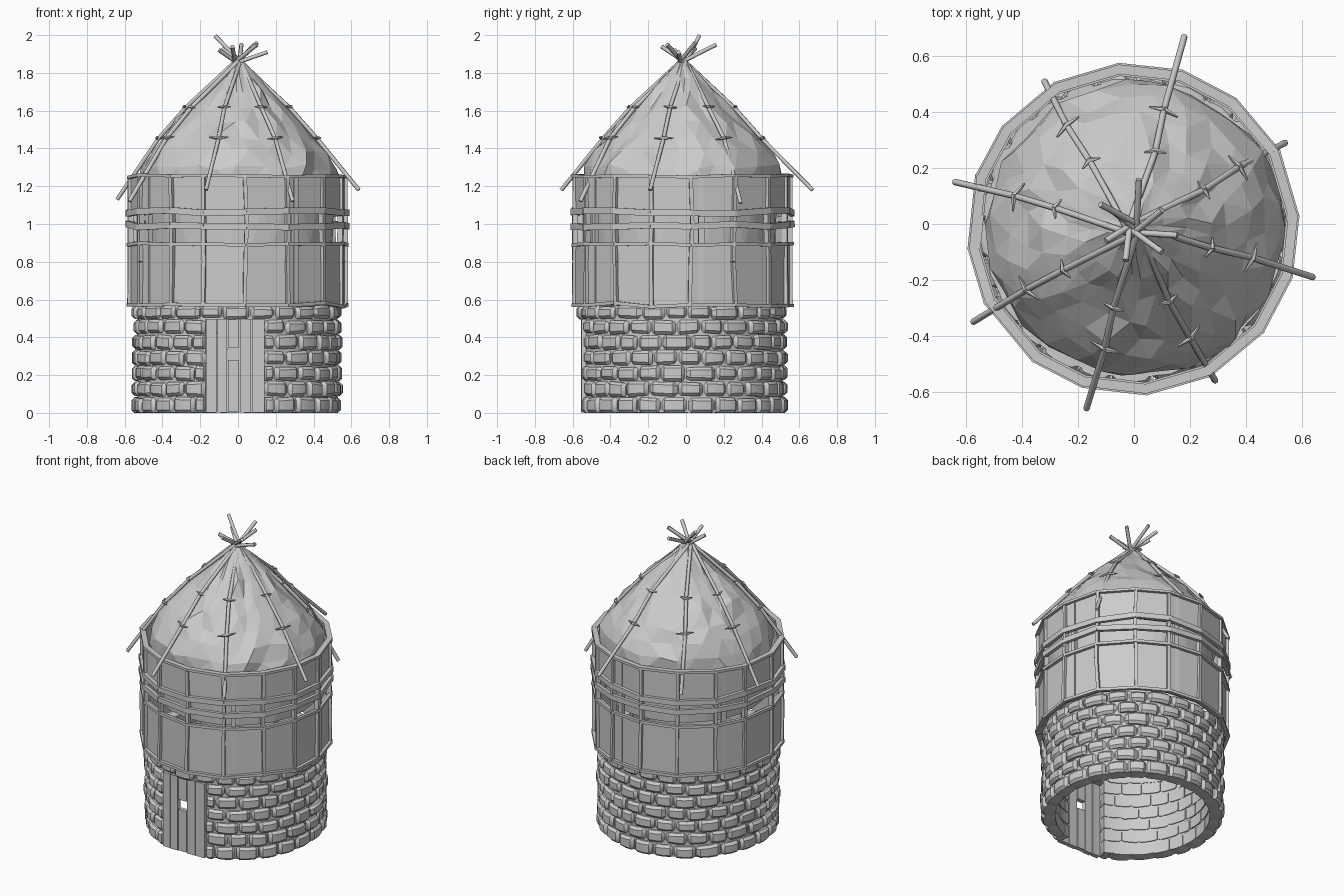
import bpy, bmesh, random
from math import sin, cos, pi, radians, atan2
from mathutils import Vector, Matrix

if "Cube" in bpy.data.objects:
    bpy.data.objects.remove(bpy.data.objects["Cube"])

random.seed(4)
R = random.uniform
CY = -0.018                      # the hut axis sits slightly forward


def pol(r, a, z, cx=-0.003):
    return Vector((cx + r * cos(a), CY + r * sin(a), z))


def finish(bm, name, smooth=None):
    bmesh.ops.recalc_face_normals(bm, faces=bm.faces)
    me = bpy.data.meshes.new(name)
    bm.to_mesh(me)
    bm.free()
    ob = bpy.data.objects.new(name, me)
    bpy.context.collection.objects.link(ob)
    if smooth:
        bpy.ops.object.select_all(action='DESELECT')
        ob.select_set(True)
        bpy.context.view_layer.objects.active = ob
        bpy.ops.object.shade_smooth_by_angle(angle=radians(smooth))
    return ob


def grid_solid(bm, rings):
    """Skin closed loops of points and cap both ends."""
    vs = [[bm.verts.new(p) for p in ring] for ring in rings]
    n = len(vs[0])
    for a, b in zip(vs, vs[1:]):
        for i in range(n):
            bm.faces.new((a[i], a[(i + 1) % n], b[(i + 1) % n], b[i]))
    bm.faces.new(vs[0])
    bm.faces.new(vs[-1][::-1])


def beam(bm, p, q, out, depth, height):
    """Rectangular bar from p to q; 'out' is the depth direction."""
    t = (q - p).normalized()
    o = (out - t * out.dot(t)).normalized()
    s = t.cross(o)
    o, s = o * depth / 2, s * height / 2
    grid_solid(bm, [[c - o - s, c + o - s, c + o + s, c - o + s] for c in (p, q)])


def box(bm, x0, x1, y0, y1, z0, z1):
    grid_solid(bm, [[Vector((x0, y0, z)), Vector((x1, y0, z)),
                     Vector((x1, y1, z)), Vector((x0, y1, z))] for z in (z0, z1)])


def arc_block(bm, a0, a1, z0, z1, r0, r1, steps):
    grid_solid(bm, [[pol(r0, a, z0), pol(r1, a, z0), pol(r1, a, z1), pol(r0, a, z1)]
                    for a in [a0 + (a1 - a0) * i / steps for i in range(steps + 1)]])


# Stone wall: courses of bulging stones, leaving the doorway open
A0, A1 = radians(-90 + 15), radians(270 - 18)
rows = [0.0, 0.085, 0.168, 0.25, 0.333, 0.415, 0.495, 0.57]


def stone(bm, a0, a1, z0, z1):
    g, gz = 0.007, 0.004
    a0, a1 = a0 + g, a1 - g
    b, t = z0 + (gz if z0 else 0), z1 - gz
    ro = 0.55 + R(-0.006, 0.007)
    j = [R(-0.006, 0.006) for _ in range(4)]
    rings = []
    for k, (u, e) in enumerate(((0, 1), (0.14, 0), (0.5, -0.3), (0.86, 0), (1, 1))):
        a = a0 + (a1 - a0) * u
        d = 0.016 * e
        bb = b + max(0, e) * 0.006 + ((j[0] * (1 - u) + j[1] * u) if z0 else 0)
        tt = t - max(0, e) * 0.006 + j[2] * (1 - u) + j[3] * u
        rings.append([pol(0.468, a, bb), pol(ro - d - 0.015, a, bb),
                      pol(ro - d, a, bb + 0.015), pol(ro - d, a, tt - 0.015),
                      pol(ro - d - 0.015, a, tt), pol(0.468, a, tt)])
    grid_solid(bm, rings)


bm = bmesh.new()
for i, (z0, z1) in enumerate(zip(rows, rows[1:])):
    top = i == 6
    s0, s1 = (radians(-83), radians(277)) if top else (A0, A1)
    n = 25 if top else 23
    cuts = [s0]
    for k in range(1, n + (0 if top or i % 2 else 1)):
        f = k if top or i % 2 else k - 0.5
        cuts.append(s0 + (s1 - s0) * f / n + R(-0.03, 0.03))
    cuts.append(s1)
    for a0, a1 in zip(cuts, cuts[1:]):
        stone(bm, a0, a1, z0, z1)
finish(bm, "stone_wall", 35)

# Mortar core behind the joints
bm = bmesh.new()
arc_block(bm, A0 + 0.01, A1 - 0.01, 0.003, 0.495, 0.474, 0.53, 56)
arc_block(bm, radians(-89.9), radians(270), 0.495, 0.566, 0.474, 0.53, 60)
finish(bm, "mortar_core", 35)

# Plank door with a small peep hole in the middle board
bm = bmesh.new()
edges = [-0.172, -0.112, -0.055, 0.008, 0.072, 0.142]
for i, (x0, x1) in enumerate(zip(edges, edges[1:])):
    y = -0.553 + R(-0.004, 0.004)
    spans = [(0.005, 0.28), (0.345, 0.498)] if i == 2 else [(0.003, 0.498)]
    for z0, z1 in spans:
        box(bm, x0 + 0.003, x1 - 0.003, y, y + 0.03, z0, z1)
finish(bm, "door_planks")

# Upper timber drum: 16 sides
N = 16
ang = [radians(-90 + 6 + 22.5 * i) + R(-0.04, 0.04) for i in range(N)]
bm = bmesh.new()
for i in range(N):
    a, b = ang[i], ang[(i + 1) % N] + (2 * pi if i == N - 1 else 0)
    for z0, z1, r in ((0.57, 0.89, 0.57), (1.065, 1.25, 0.57)):
        arc_block(bm, a, b, z0, z1, r - 0.022, r, 1)
finish(bm, "wall_panels")

# Upright posts at corners plus a few thin seam battens
bm = bmesh.new()
for i in range(N):
    a = ang[i]
    o = Vector((cos(a), sin(a), 0))
    zs = (0.565, 0.8, 1.0, 1.255)
    pts = [pol(0.57 + R(-0.003, 0.003), a + R(-0.012, 0.012), z) for z in zs]
    for p, q in zip(pts, pts[1:]):
        beam(bm, p, q, o, 0.03, 0.02)
    if i % 3 == 1:
        a2 = a + 0.1
        o = Vector((cos(a2), sin(a2), 0))
        beam(bm, pol(0.553, a2, 0.57), pol(0.553, a2, 1.25), o, 0.025, 0.03)
finish(bm, "upright_posts")

# Horizontal hoops of slightly uneven bars
bm = bmesh.new()
for z, r, d, h, w in ((0.572, 0.58, 0.02, 0.018, 0.012), (0.893, 0.58, 0.02, 0.018, 0.006),
                      (0.993, 0.584, 0.022, 0.034, 0.01), (1.065, 0.584, 0.022, 0.034, 0.01),
                      (1.253, 0.572, 0.034, 0.016, 0.006)):
    pts = [pol(r, a, z + R(-w, w)) for a in ang]
    for i in range(N):
        p, q = pts[i], pts[(i + 1) % N]
        m = (p + q) / 2
        e = (q - p) * 0.02
        beam(bm, p - e, q + e, Vector((m.x, m.y - CY, 0)), d, h)
finish(bm, "hoop_rails")

# Hide roof: faceted, irregular, hanging down inside the drum
prof = [(0.49, 0.88), (0.50, 1.1), (0.525, 1.22), (0.51, 1.30), (0.465, 1.385), (0.405, 1.46),
        (0.33, 1.545), (0.255, 1.62), (0.175, 1.70), (0.095, 1.78), (0.025, 1.855)]
bm = bmesh.new()
S = 26
rings = []
for k, (r, z) in enumerate(prof):
    amp = 0.0 if k < 2 else 0.018 * min(1, r / 0.2)
    rings.append([bm.verts.new(pol(r + R(-amp, amp), 2 * pi * (i + 0.5 * (k % 2)) / S + R(-1, 1) * amp * 3,
                                   z + R(-amp, amp), 0.01)) for i in range(S)])
for k, (lo, hi) in enumerate(zip(rings, rings[1:])):
    for i in range(S):
        j = (i + 1) % S
        if k % 2 == 0:
            tris = ((lo[i], lo[j], hi[i]), (lo[j], hi[j], hi[i]))
        else:
            tris = ((lo[i], lo[j], hi[j]), (lo[i], hi[j], hi[i]))
        for t in tris:
            bm.faces.new(t)
bm.faces.new(rings[-1])
finish(bm, "hide_roof")

# Roof poles crossing at the apex, with lashings
ends = [(0.18, 0.67, 1.18), (0.54, 0.29, 1.11), (0.64, -0.19, 1.18), (0.29, -0.56, 1.12),
        (-0.17, -0.66, 1.18), (-0.575, -0.35, 1.12), (-0.64, 0.15, 1.13), (-0.32, 0.51, 1.13)]
tips = [(-0.03, -0.13, 1.94), (-0.10, -0.06, 1.92), (-0.12, 0.07, 1.995), (-0.08, 0.05, 1.93),
        (0.018, 0.16, 1.95), (0.10, 0.05, 1.96), (0.155, -0.04, 1.91), (0.10, -0.10, 1.95)]
ties = bmesh.new()
cu = bpy.data.curves.new("roof_poles", 'CURVE')
cu.dimensions = '3D'
cu.bevel_depth = 0.0115
cu.bevel_resolution = 1
cu.use_fill_caps = True
for (x, y, z), tip in zip(ends, tips):
    a = atan2(y - CY, x)
    pts = [Vector((x, y, z)), pol(0.435, a + R(-0.03, 0.03), 1.45),
           pol(0.285, a + R(-0.03, 0.03), 1.615),
           pol(0.03, a + 0.6, 1.845), Vector(tip)]
    sp = cu.splines.new('POLY')
    sp.points.add(len(pts) - 1)
    for sv, p in zip(sp.points, pts):
        sv.co = (*p, 1)
    # two spiky lashings per pole
    for c, L in ((pts[1], 0.05), (pts[2], 0.035)):
        side = Vector((-sin(a), cos(a), 0))
        out = Vector((cos(a), sin(a), 0.8)).normalized()
        for s in (-1, 1):
            d = side * s + Vector((cos(a), sin(a), 0)) * R(-0.5, 0.1) + Vector((0, 0, R(-0.15, 0.15)))
            q = Vector((0, 0, 1)).rotation_difference(d.normalized()).to_matrix().to_4x4()
            mat = Matrix.Translation(c + out * 0.008 + d * L / 2) @ q
            bmesh.ops.create_cone(ties, cap_ends=True, segments=5, radius1=0.011,
                                  radius2=0.003, depth=L * 1.2, matrix=mat)
poles = bpy.data.objects.new("roof_poles", cu)
bpy.context.collection.objects.link(poles)
finish(ties, "pole_lashings")
